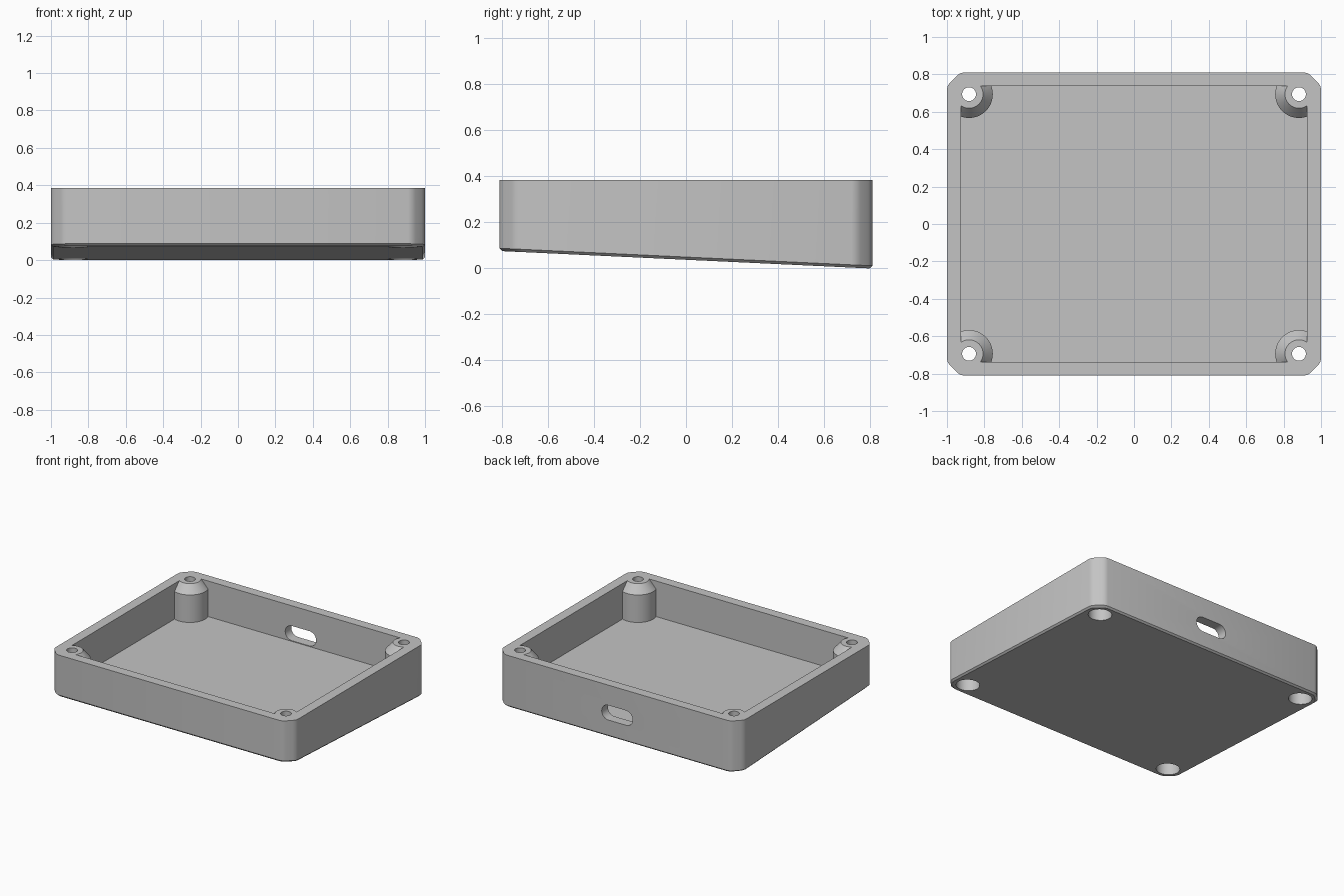
import bpy, bmesh, math

if "Cube" in bpy.data.objects:
    bpy.data.objects.remove(bpy.data.objects["Cube"])

TOP, FLOOR = 0.385, 0.12
HX, HY = 1.0, 0.81
BOSS_X, BOSS_Y = 0.882, 0.694

grey = bpy.data.materials.new("light_grey")
grey.diffuse_color = (0.55, 0.55, 0.55, 1)
grey.use_nodes = True
grey.node_tree.nodes["Principled BSDF"].inputs["Base Color"].default_value = grey.diffuse_color


def loft(name, rings):
    """Closed solid skinned through rings of equal point count, bottom to top."""
    bm = bmesh.new()
    loops = [[bm.verts.new(p) for p in ring] for ring in rings]
    n = len(loops[0])
    for a, b in zip(loops, loops[1:]):
        for i in range(n):
            j = (i + 1) % n
            bm.faces.new((a[i], a[j], b[j], b[i]))
    bm.faces.new(loops[0][::-1])
    bm.faces.new(loops[-1])
    bmesh.ops.recalc_face_normals(bm, faces=bm.faces)
    mesh = bpy.data.meshes.new(name)
    bm.to_mesh(mesh)
    bm.free()
    mesh.materials.append(grey)
    obj = bpy.data.objects.new(name, mesh)
    bpy.context.collection.objects.link(obj)
    return obj


def turned(name, x, y, profile, n=48):
    """Round solid from (radius, z) pairs."""
    return loft(name, [[(x + r * math.cos(2 * math.pi * i / n),
                         y + r * math.sin(2 * math.pi * i / n), z)
                        for i in range(n)] for r, z in profile])


def cut(target, tool):
    mod = target.modifiers.new("cut", 'BOOLEAN')
    mod.operation, mod.solver, mod.object = 'DIFFERENCE', 'EXACT', tool
    bpy.context.view_layer.objects.active = target
    bpy.ops.object.modifier_apply(modifier=mod.name)
    bpy.data.objects.remove(tool)


def outline(hx, hy):
    """Rectangle with softened corner chamfers."""
    corner = [(0, .09), (.005, .069), (.018, .052), (.052, .018), (.069, .005), (.09, 0)]
    pts = []
    for sx, sy in ((1, 1), (-1, 1), (-1, -1), (1, -1)):
        c = corner if sx * sy > 0 else corner[::-1]
        pts += [(sx * (hx - a), sy * (hy - b)) for a, b in c]
    return pts


def base_z(y):
    return 0.0375 * (1 - y / 0.798)


# case body: sloped underside with a small edge chamfer
body = outline(HX, HY)
foot = outline(HX - 0.012, HY - 0.012)
case = loft("case", [
    [(x, y, base_z(y)) for x, y in foot],
    [(x, y, base_z(y) + 0.012) for x, y in body],
    [(x, y, TOP) for x, y in body]])

# cavity with a level floor, leaving the four screw bosses standing
rect = [(-.926, -.738), (.926, -.738), (.926, .738), (-.926, .738)]
cavity = loft("cavity_cutter", [[(x, y, z) for x, y in rect] for z in (FLOOR, 0.45)])
corners = [(sx * BOSS_X, sy * BOSS_Y) for sx in (-1, 1) for sy in (-1, 1)]
for x, y in corners:
    cut(cavity, turned("boss", x, y, [(.127, 0), (.127, .325), (.075, TOP), (.075, .5)]))
cut(case, cavity)

# screw holes with counterbores from below
for x, y in corners:
    cut(case, turned("screw_cutter", x, y, [(.08, -.1), (.08, .25), (.037, .25), (.037, .6)]))

# rounded cable slot in the back wall
R, HALF, ZC = 0.055, 0.128, 0.18
slot = []
for s, start in ((1, -90), (-1, 90)):
    for i in range(13):
        a = math.radians(start + 15 * i)
        slot.append((s * (HALF - R) + R * math.cos(a), ZC + R * math.sin(a)))
cut(case, loft("slot_cutter", [[(x, y, z) for x, z in slot] for y in (0.6, 0.95)]))

# smooth the round walls, keep edges sharp
bpy.ops.object.select_all(action='DESELECT')
case.select_set(True)
bpy.context.view_layer.objects.active = case
bpy.ops.object.shade_smooth_by_angle(angle=math.radians(25))
